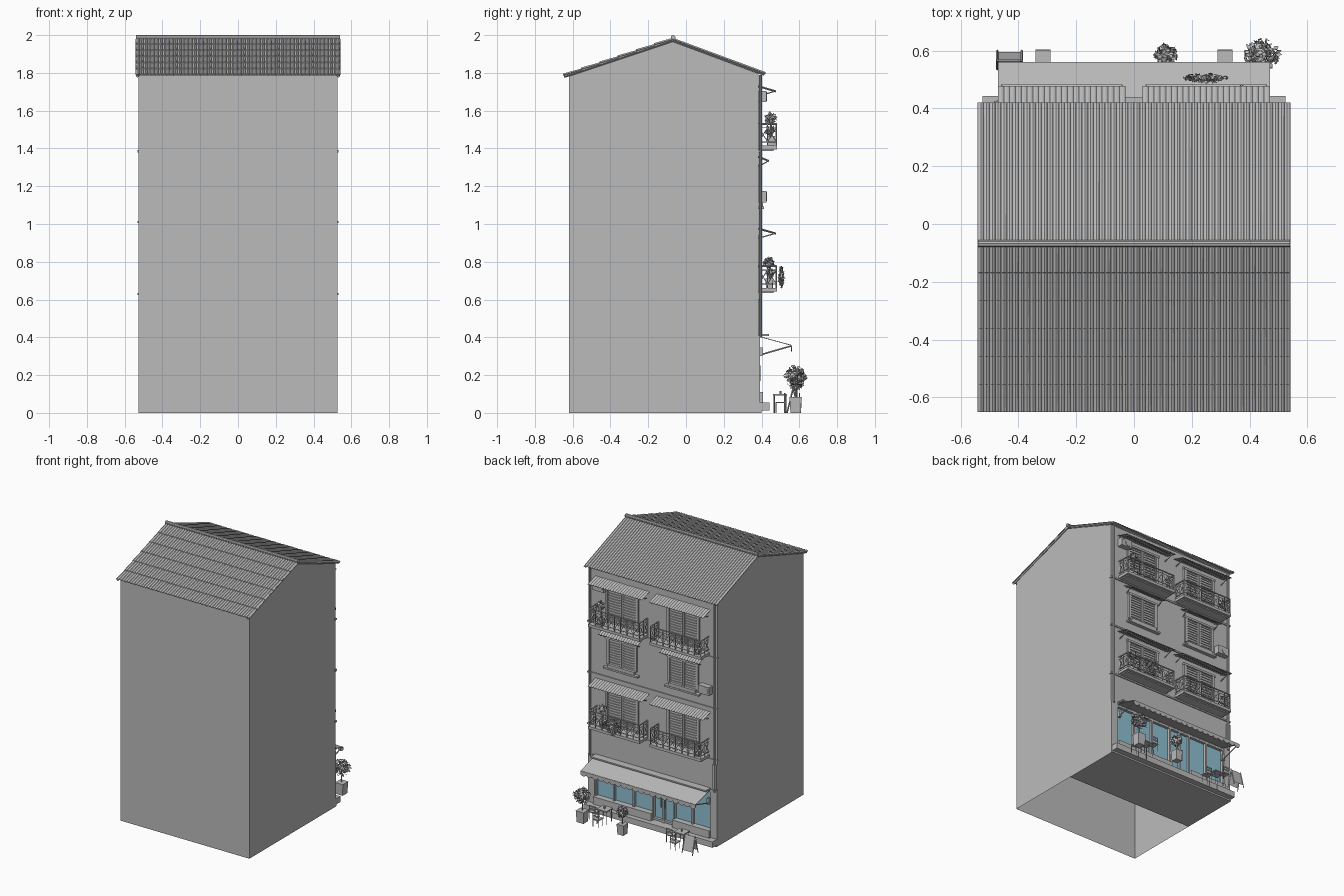
import bpy, bmesh, math, random
from mathutils import Vector, Matrix

if "Cube" in bpy.data.objects:
    bpy.data.objects.remove(bpy.data.objects["Cube"])

random.seed(4)
Y = 0.385  # plane of the decorated facade


def material(name, rgb):
    m = bpy.data.materials.new(name)
    m.diffuse_color = (*rgb, 1)
    m.use_nodes = True
    m.node_tree.nodes["Principled BSDF"].inputs["Base Color"].default_value = m.diffuse_color
    return m


GREY = material("plain grey", (0.5, 0.5, 0.5))
BLUE = material("window blue", (0.28, 0.54, 0.66))


def finish(name, bm, mat=GREY, thick=0, smooth=False):
    bmesh.ops.recalc_face_normals(bm, faces=bm.faces[:])
    me = bpy.data.meshes.new(name)
    bm.to_mesh(me)
    bm.free()
    me.materials.append(mat)
    ob = bpy.data.objects.new(name, me)
    bpy.context.collection.objects.link(ob)
    if smooth:
        for p in me.polygons:
            p.use_smooth = True
    if thick:
        mod = ob.modifiers.new("thickness", 'SOLIDIFY')
        mod.thickness, mod.offset = thick, 0
    return ob


def box(bm, x0, x1, y0, y1, z0, z1):
    m = Matrix.Translation(((x0 + x1) / 2, (y0 + y1) / 2, (z0 + z1) / 2))
    bmesh.ops.create_cube(bm, size=1, matrix=m @ Matrix.Diagonal((x1 - x0, y1 - y0, z1 - z0, 1)))


def bar(bm, p, q, r, sides=6, r2=None):
    p, q = Vector(p), Vector(q)
    rot = (q - p).to_track_quat('Z', 'Y').to_matrix().to_4x4()
    bmesh.ops.create_cone(bm, cap_ends=True, segments=sides, radius1=r, radius2=r if r2 is None else r2,
                          depth=(q - p).length, matrix=Matrix.Translation((p + q) / 2) @ rot)


def face(bm, pts):
    return bm.faces.new([bm.verts.new(p) for p in pts])


def corrugated(name, x0, x1, a, b, waves, amp, rows=1, thick=0.005):
    """Wavy sheet from the upper edge a to the lower edge b, both (y, z)."""
    bm = bmesh.new()
    n, step = waves * 4, 0.005 if rows > 1 else 0
    lines = []
    for r in range(rows):
        for t, lift in ((r / rows, 0), ((r + 1) / rows, step)):
            y, z = a[0] + (b[0] - a[0]) * t, a[1] + (b[1] - a[1]) * t + lift
            lines.append([bm.verts.new((x0 + (x1 - x0) * i / n, y,
                         z + amp * abs(math.sin(math.pi * i / 4)))) for i in range(n + 1)])
    for u, v in zip(lines, lines[1:]):
        for i in range(n):
            bm.faces.new((u[i], u[i + 1], v[i + 1], v[i]))
    return finish(name, bm, thick=thick)


def foliage(name, c, rad, count, size=0.013):
    bm = bmesh.new()
    for _ in range(count):
        d = Vector([random.gauss(0, 1) for _ in range(3)]).normalized()
        p = Vector([c[i] + d[i] * rad[i] * random.uniform(0.35, 0.92) for i in range(3)])
        u = Vector([random.gauss(0, 1) for _ in range(3)]).normalized()
        v = u.cross(d).normalized()
        face(bm, (p - u * size, p - v * size * .6, p + u * size, p + v * size * .6))
    finish(name, bm)


# Wall shell, open underneath, with a gap for the shop front
bm = bmesh.new()
for x in (-0.527, 0.527):
    face(bm, [(x, -0.62, 0), (x, Y, 0), (x, Y, 1.795), (x, -0.07, 1.965), (x, -0.62, 1.785)])
face(bm, [(-0.527, -0.62, 0), (0.527, -0.62, 0), (0.527, -0.62, 1.785), (-0.527, -0.62, 1.785)])
face(bm, [(-0.527, Y, 0.40), (0.527, Y, 0.40), (0.527, Y, 1.795), (-0.527, Y, 1.795)])
bmesh.ops.remove_doubles(bm, verts=bm.verts[:], dist=0.0001)
finish("walls", bm)

# Tiled roof with ridge cap and rake trims
corrugated("roof_front", -0.54, 0.54, (-0.07, 1.976), (-0.65, 1.782), 54, 0.007, 6)
corrugated("roof_back", -0.54, 0.54, (-0.07, 1.976), (0.42, 1.795), 54, 0.007)
bm = bmesh.new()
bar(bm, (-0.54, -0.068, 1.987), (0.54, -0.068, 1.987), 0.013, 10)
for x in (-0.532, 0.532):
    bar(bm, (x, -0.07, 1.972), (x, -0.645, 1.78), 0.007, 4)
    bar(bm, (x, -0.07, 1.972), (x, 0.415, 1.792), 0.007, 4)
finish("ridge_and_rakes", bm)

# Floor bands, corner pillars and drain pipes
bm = bmesh.new()
for z in (0.63, 1.01, 1.385):
    box(bm, -0.532, 0.532, Y - 0.012, Y + 0.007, z - 0.006, z + 0.006)
for s in (-1, 1):
    box(bm, min(s * .527, s * .475), max(s * .527, s * .475), Y - 0.03, Y + 0.006, 0, 0.41)
    bar(bm, (s * 0.508, Y + 0.009, 0.4), (s * 0.508, Y + 0.009, 1.79), 0.008, 8)
box(bm, -0.525, -0.495, Y, Y + 0.012, 0.42, 0.6)
finish("facade_trim", bm)

# Shop floor and front steps
bm = bmesh.new()
box(bm, -0.526, 0.526, -0.05, 0.40, 0, 0.012)
box(bm, -0.525, 0.525, Y - 0.03, 0.443, 0.012, 0.055)
for x0, x1 in ((-0.475, -0.17), (0.0, 0.475)):
    box(bm, x0, x1, Y - 0.03, 0.408, 0.055, 0.11)
finish("shop_floor_and_step", bm)

# Shop glass and frames
bm = bmesh.new()
box(bm, -0.475, 0.475, Y - 0.025, Y - 0.02, 0.055, 0.4)
finish("shop_glass", bm, BLUE)
bm = bmesh.new()
for x in (-0.47, -0.32, -0.17, -0.085, 0.0, 0.16, 0.32, 0.47):
    box(bm, x - 0.006, x + 0.006, Y - 0.03, Y, 0.055, 0.4)
for z in (0.06, 0.385):
    box(bm, -0.475, 0.475, Y - 0.03, Y, z, z + 0.014)
for x in (-0.1, -0.07):
    bar(bm, (x, Y + 0.006, 0.17), (x, Y + 0.006, 0.25), 0.003)
finish("shop_frames", bm)

# Shop awning with scalloped valance and arms
bm = bmesh.new()
face(bm, [(-0.47, Y, 0.405), (0.47, Y, 0.405), (0.47, 0.558, 0.358), (-0.47, 0.558, 0.358)])
n, w = 20, 0.94 / 20
for i in range(n):
    cx = -0.47 + w * (i + 0.5)
    arc = [(cx + w / 2 * math.cos(math.pi * k / 6), 0.558, 0.342 - 0.018 * math.sin(math.pi * k / 6))
           for k in range(7)]
    face(bm, [(cx - w / 2, 0.558, 0.358), (cx + w / 2, 0.558, 0.358)] + arc)
finish("shop_awning", bm, thick=0.004)
bm = bmesh.new()
box(bm, -0.47, 0.47, Y, 0.44, 0.408, 0.418)
for x in (-0.46, 0.46):
    bar(bm, (x, Y, 0.305), (x, 0.555, 0.354), 0.004)
    box(bm, x - 0.01, x + 0.01, Y, Y + 0.02, 0.3, 0.345)
finish("awning_arms_and_hood", bm)


def shutters(name, c, z0, z1, w):
    """Framed pair of louvred leaves."""
    bm = bmesh.new()
    for x in (c - w, c + w):
        box(bm, x - 0.01, x + 0.01, Y, Y + 0.012, z0, z1)
    box(bm, c - w - 0.015, c + w + 0.015, Y, Y + 0.014, z1, z1 + 0.015)
    for s in (-1, 1):
        m = c + s * w / 2
        for x in (m - w / 2 + 0.008, m + w / 2 - 0.008):
            box(bm, x - 0.006, x + 0.006, Y, Y + 0.009, z0, z1)
        k = int((z1 - z0) / 0.018)
        for i in range(k):
            z = z0 + (z1 - z0) * (i + 0.5) / k
            box(bm, m - w / 2 + 0.01, m + w / 2 - 0.01, Y, Y + 0.006, z - 0.005, z + 0.005)
    finish(name, bm)


def small_awning(name, x0, x1, z, depth, drop):
    corrugated(name, x0, x1, (Y, z), (Y + depth, z - drop), round((x1 - x0) * 50), 0.004, thick=0.003)
    bm = bmesh.new()
    for x in (x0 + 0.02, x1 - 0.02):
        bar(bm, (x, Y, z - 0.05), (x, Y + depth * 0.9, z - drop), 0.003)
        bar(bm, (x, Y, z - 0.002), (x, Y + depth, z - drop - 0.002), 0.003)
    finish(name + "_brackets", bm)


def balcony(name, c, z):
    """Slab with a wrought railing on three sides."""
    x0, x1, y1, top = c - 0.21, c + 0.21, 0.483, z + 0.135
    bm = bmesh.new()
    box(bm, x0, x1, Y, y1, z, z + 0.02)
    box(bm, x0 + 0.01, x1 - 0.01, Y, y1 - 0.02, z - 0.008, z)
    a, b = y1 - 0.005, z + 0.04
    corners = [(x0 + .005, Y), (x0 + .005, a), (x1 - .005, a), (x1 - .005, Y)]
    for (xa, ya), (xb, yb), k in zip(corners, corners[1:], (2, 8, 2)):
        for h, r in ((top, 0.005), (top - 0.02, 0.002), (b, 0.003)):
            bar(bm, (xa, ya, h), (xb, yb, h), r)
        P = [(xa + (xb - xa) * i / k, ya + (yb - ya) * i / k) for i in range(k + 1)]
        for p in P:
            bar(bm, (*p, z + 0.02), (*p, top), 0.003)
        for p, q in zip(P, P[1:]):
            bar(bm, (*p, b), (*q, top - 0.02), 0.002, 4)
            bar(bm, (*q, b), (*p, top - 0.02), 0.002, 4)
    finish(name, bm)


def potted(name, x, y, z, pot, stem, rad, count):
    bm = bmesh.new()
    w, h = pot
    bar(bm, (x, y, z), (x, y, z + h), w * 1.2, 4, w * 1.41)
    bmesh.ops.rotate(bm, verts=bm.verts[:], cent=(x, y, z), matrix=Matrix.Rotation(math.pi / 4, 3, 'Z'))
    bar(bm, (x, y, z + h), (x, y, z + stem), 0.004)
    for s in (-1, 1):
        bar(bm, (x, y, z + stem - rad), (x + s * rad * .6, y, z + stem + rad * .5), 0.002, 4)
    finish(name + "_pot", bm)
    foliage(name + "_leaves", (x, y, z + stem), (rad, rad, rad), count)


# Upper storeys
for side, c in (("left", -0.25), ("right", 0.25)):
    for floor, z in (("lower", 0.642), ("upper", 1.395)):
        shutters(f"{floor}_{side}_door", c, z + 0.02, z + 0.285, 0.125)
        balcony(f"{floor}_{side}_balcony", c, z)
        small_awning(f"{floor}_{side}_awning", c - 0.22, c + 0.22, z + 0.333, 0.092, 0.026)
    shutters(f"{side}_window", c, 1.115, 1.30, 0.115)
    small_awning(f"{side}_window_awning", c - 0.16, c + 0.16, 1.355, 0.055, 0.022)
    bm = bmesh.new()
    box(bm, c - 0.14, c + 0.14, Y, 0.412, 1.08, 1.092)
    box(bm, c - 0.11, c + 0.11, Y + 0.003, 0.408, 1.092, 1.115)
    finish(f"{side}_window_planter", bm)

# Air conditioners
for name, x, z in (("middle_air_unit", -0.44, 1.115), ("top_air_unit", 0.42, 1.645)):
    bm = bmesh.new()
    box(bm, x - 0.045, x + 0.045, Y, 0.425, z, z + 0.06)
    bar(bm, (x - 0.012, 0.424, z + 0.03), (x - 0.012, 0.428, z + 0.03), 0.024, 16)
    finish(name, bm)

# Plants
potted("upper_plant", 0.38, 0.45, 1.415, (0.02, 0.05), 0.145, 0.036, 90)
potted("lower_plant", 0.37, 0.44, 0.662, (0.02, 0.05), 0.135, 0.036, 90)
potted("upper_small_plant", -0.41, 0.445, 1.415, (0.018, 0.04), 0.08, 0.028, 60)
potted("lower_small_plant", -0.41, 0.445, 0.662, (0.018, 0.04), 0.08, 0.028, 60)
foliage("hanging_plant", (0.245, 0.505, 0.72), (0.09, 0.017, 0.065), 170, 0.01)
potted("street_tree", 0.44, 0.58, 0, (0.032, 0.085), 0.195, 0.068, 220)
potted("street_shrub", 0.11, 0.585, 0, (0.028, 0.075), 0.16, 0.048, 140)

# Tables and chairs
for side, x in (("left", -0.315), ("right", 0.315)):
    bm = bmesh.new()
    box(bm, x - 0.04, x + 0.04, 0.46, 0.535, 0.092, 0.1)
    for dx in (-0.034, 0.034):
        for y in (0.467, 0.528):
            bar(bm, (x + dx, y, 0), (x + dx, y, 0.092), 0.003, 4)
    bar(bm, (x, 0.5, 0.1), (x, 0.5, 0.115), 0.006, 8)
    finish(f"{side}_table", bm)
    for i, (cx, cy) in enumerate(((x, 0.578), (x + 0.085, 0.5))):
        bm = bmesh.new()
        box(bm, cx - 0.026, cx + 0.026, cy - 0.026, cy + 0.026, 0.052, 0.058)
        for dx in (-0.023, 0.023):
            bar(bm, (cx + dx, cy - 0.023, 0), (cx + dx, cy - 0.023, 0.055), 0.003, 4)
            bar(bm, (cx + dx, cy + 0.023, 0), (cx + dx, cy + 0.023, 0.105), 0.003, 4)
        for z in (0.075, 0.095):
            box(bm, cx - 0.024, cx + 0.024, cy + 0.021, cy + 0.025, z, z + 0.01)
        finish(f"{side}_chair_{i + 1}", bm)

# Folding pavement board
bm = bmesh.new()
for y in (0.535, 0.6):
    for x in (-0.473, -0.388):
        bar(bm, (x, y, 0), (x, 0.567, 0.13), 0.004, 4)
    face(bm, [(-0.473, y + (0.567 - y) * t, 0.13 * t) if i else (-0.388, y + (0.567 - y) * t, 0.13 * t)
              for i, t in ((0, 0.15), (1, 0.15), (1, 0.97), (0, 0.97))])
finish("pavement_board", bm)
